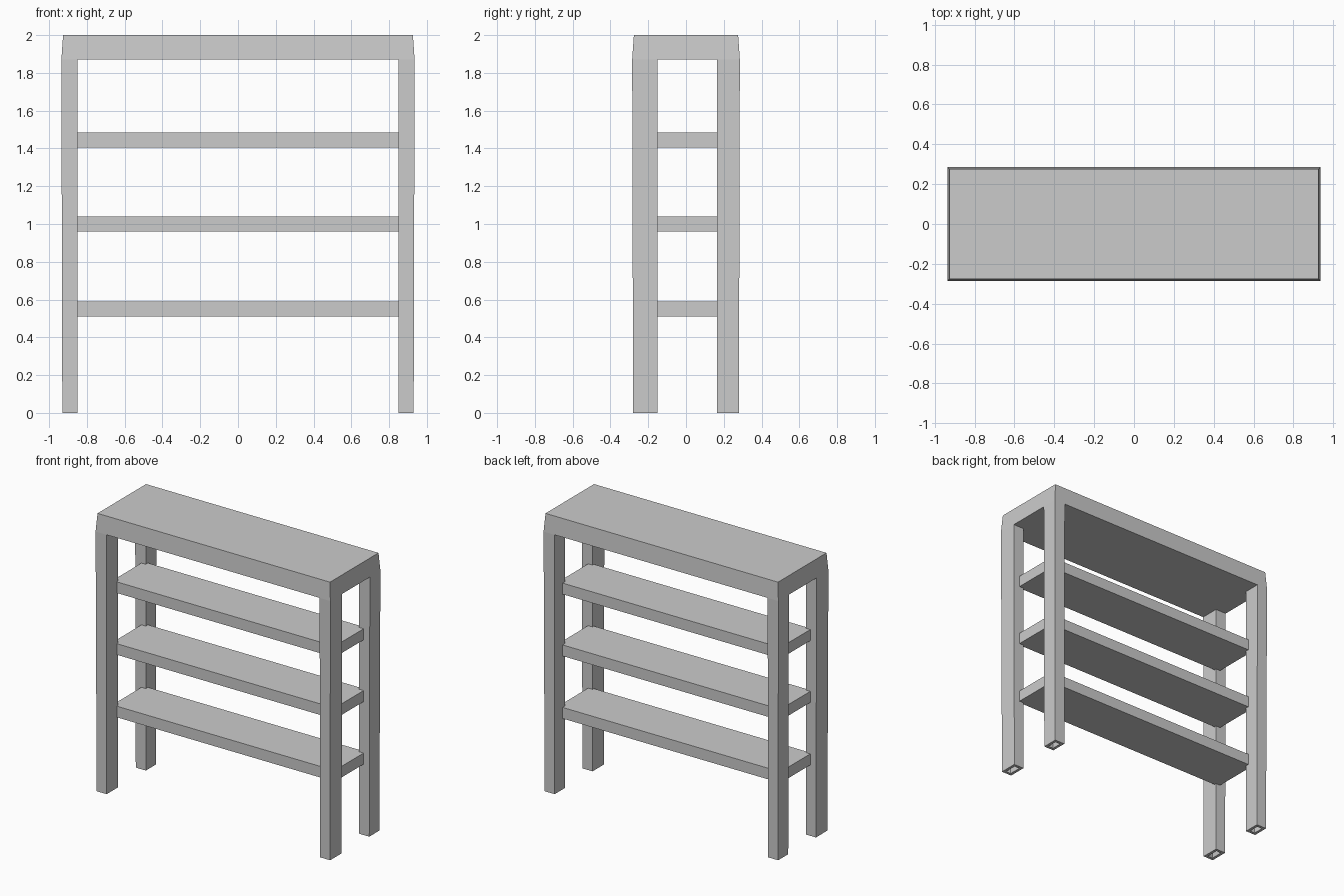
import bpy, bmesh

if "Cube" in bpy.data.objects:
    bpy.data.objects.remove(bpy.data.objects["Cube"])

XS = [-0.93, -0.85, 0.85, 0.93]
YS = [-0.28, -0.15, 0.165, 0.28]
# Level: height, plus outward offset of the outer skin (slightly swollen under the top)
LEVELS = [(0.0, 0.0), (1.87, 0.005), (2.0, -0.004)]


def make_object(name, bm):
    bmesh.ops.recalc_face_normals(bm, faces=bm.faces)
    mesh = bpy.data.meshes.new(name)
    bm.to_mesh(mesh)
    bm.free()
    obj = bpy.data.objects.new(name, mesh)
    bpy.context.collection.objects.link(obj)
    return obj


def box(name, center, size):
    bm = bmesh.new()
    bmesh.ops.create_cube(bm, size=1)
    for v in bm.verts:
        v.co = [c + p * s for c, p, s in zip(center, v.co, size)]
    return make_object(name, bm)


# Frame: top slab and four open-bottomed legs as one continuous shell
bm = bmesh.new()
grid = {}


def vert(i, j, k):
    if (i, j, k) not in grid:
        z, off = LEVELS[k]
        side = {0: -1, 3: 1}
        x = XS[i] + side.get(i, 0) * off
        y = YS[j] + side.get(j, 0) * off
        grid[i, j, k] = bm.verts.new((x, y, z))
    return grid[i, j, k]


def face(*keys):
    bm.faces.new([vert(*k) for k in keys])


def wall(a, b, k):
    face((*a, k), (*b, k), (*b, k + 1), (*a, k + 1))


for i in range(3):
    for j in range(3):
        ring = [(i, j), (i + 1, j), (i + 1, j + 1), (i, j + 1)]
        face(*[(*c, 2) for c in ring])
        if i != 1 and j != 1:
            for a, b in zip(ring, ring[1:] + ring[:1]):
                wall(a, b, 0)
        else:
            face(*[(*c, 1) for c in ring])
for n in range(3):
    for e in (0, 3):
        wall((n, e), (n + 1, e), 1)
        wall((e, n), (e, n + 1), 1)

frame = make_object("frame", bm)
shell = frame.modifiers.new("shell", 'SOLIDIFY')
shell.thickness = 0.02
shell.offset = -1
shell.use_even_offset = True

# Shelves, let into the legs
for name, z in (("lower_shelf", 0.55), ("middle_shelf", 1.0), ("upper_shelf", 1.445)):
    box(name, (0, 0.012, z), (1.77, 0.355, 0.08))
